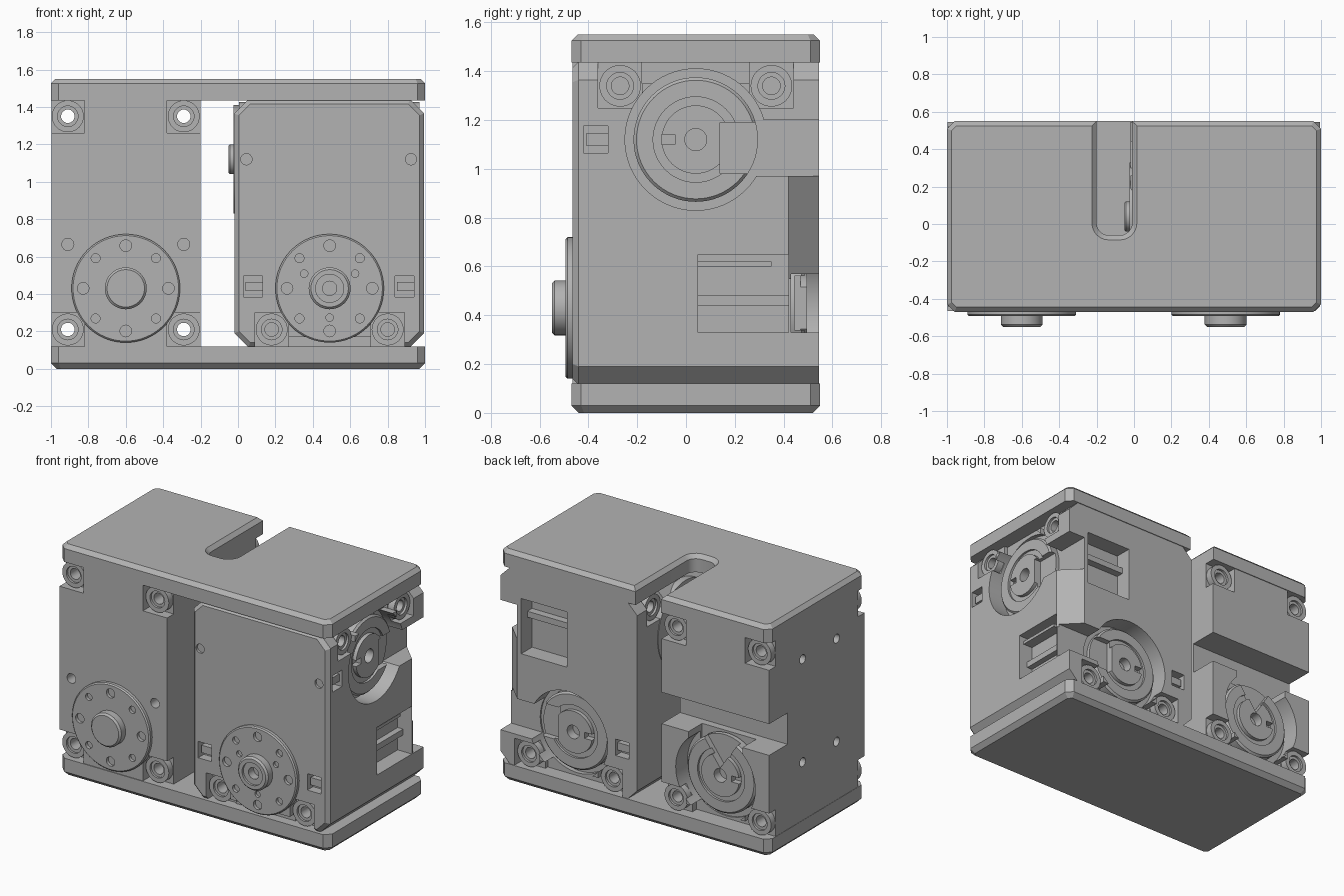
import bpy, bmesh, math
from mathutils import Vector

cube = bpy.data.objects.get("Cube")
if cube:
    bpy.data.objects.remove(cube, do_unlink=True)

grey = bpy.data.materials.new("plain grey")
grey.use_nodes = True
grey.diffuse_color = (0.45, 0.45, 0.45, 1)
grey.node_tree.nodes["Principled BSDF"].inputs["Base Color"].default_value = (0.45, 0.45, 0.45, 1)


def prism(name, axis, pts, a, b, bev=0.0):
    """Extrude a 2D outline along an axis from a to b, chamfering the end at b."""
    place = {"x": lambda u, v, w: (w, u, v),
             "y": lambda u, v, w: (u, w, v),
             "z": lambda u, v, w: (u, v, w)}[axis]
    bm = bmesh.new()
    low = [bm.verts.new(place(u, v, a)) for u, v in pts]
    high = [bm.verts.new(place(u, v, b)) for u, v in pts]
    bm.faces.new(low)
    cap = bm.faces.new(high)
    n = len(pts)
    for i in range(n):
        j = (i + 1) % n
        bm.faces.new((low[i], low[j], high[j], high[i]))
    bmesh.ops.recalc_face_normals(bm, faces=bm.faces)
    if bev:
        bmesh.ops.bevel(bm, geom=list(cap.edges), offset=bev, segments=1,
                        affect="EDGES", profile=0.5)
    me = bpy.data.meshes.new(name)
    bm.to_mesh(me)
    bm.free()
    me.materials.append(grey)
    ob = bpy.data.objects.new(name, me)
    bpy.context.scene.collection.objects.link(ob)
    return ob


def disc(axis, u, v, r, a, b, name="tool", seg=48, bev=0.0):
    ring = [(u + r * math.cos(math.tau * i / seg), v + r * math.sin(math.tau * i / seg))
            for i in range(seg)]
    return prism(name, axis, ring, a, b, bev)


def box(axis, u0, u1, v0, v1, a, b, name="tool"):
    return prism(name, axis, [(u0, v0), (u1, v0), (u1, v1), (u0, v1)], a, b)


def octagon(u0, u1, v0, v1, c):
    return [(u0 + c, v0), (u1 - c, v0), (u1, v0 + c), (u1, v1 - c),
            (u1 - c, v1), (u0 + c, v1), (u0, v1 - c), (u0, v0 + c)]


def carve(ob, steps):
    """Apply a list of (operation, tool) booleans in order, then drop the tools."""
    for op, tool in steps:
        m = ob.modifiers.new("carve", "BOOLEAN")
        m.operation = "DIFFERENCE" if op == "cut" else "UNION"
        m.solver = "EXACT"
        m.object = tool
        tool.hide_render = True
    bpy.context.view_layer.update()
    dg = bpy.context.evaluated_depsgraph_get()
    me = bpy.data.meshes.new_from_object(ob.evaluated_get(dg))
    ob.modifiers.clear()
    ob.data = me
    for _, tool in steps:
        bpy.data.objects.remove(tool, do_unlink=True)


def screw_boss(axis, u, v, u0, u1, v0, v1, end, s, hole=0.2):
    """Recessed corner pocket with a round boss and screw hole; s is the outward sign."""
    return [("cut", box(axis, u0, u1, v0, v1, end - s * 0.07, end + s * 0.1)),
            ("add", disc(axis, u, v, 0.085, end - s * 0.1, end - s * 0.025)),
            ("cut", disc(axis, u, v, 0.055, end - s * 0.04, end + s * 0.1, seg=32)),
            ("cut", disc(axis, u, v, 0.036, end - s * hole, end + s * 0.1, seg=32))]


def clip_slot(axis, u, v, end, s):
    return [("cut", box(axis, u - 0.05, u + 0.05, v - 0.055, v + 0.055, end - s * 0.06, end + s * 0.1)),
            ("add", box(axis, u - 0.04, u + 0.06, v - 0.025, v + 0.025, end - s * 0.1, end - s * 0.02))]


def horn(name, axis, u, v, end, hub_bore):
    """Flanged output wheel with a ring of bolt holes."""
    ob = disc(axis, u, v, 0.29, end + 0.02, -0.493, name, 64, 0.008)
    steps = [("add", disc(axis, u, v, 0.112, end, -0.55, bev=0.012))]
    for i in range(8):
        t = math.tau * i / 8
        steps.append(("cut", disc(axis, u + 0.228 * math.cos(t), v + 0.228 * math.sin(t),
                                  0.024 if i % 2 else 0.031, -0.472, -0.6, seg=24)))
    if hub_bore:
        steps += [("cut", disc(axis, u, v, 0.075, -0.535, -0.6)),
                  ("cut", disc(axis, u, v, 0.038, -0.48, -0.6))]
        for i in range(3):
            t = math.radians(30 + 120 * i)
            steps.append(("cut", disc(axis, u + 0.157 * math.cos(t), v + 0.157 * math.sin(t),
                                      0.02, -0.475, -0.6, seg=16)))
    carve(ob, steps)


def idler(name, axis, u, v, end, wedge=None):
    """Free-turning wheel sitting in a round recess."""
    ob = disc(axis, u, v, 0.255, end - 0.13, end - 0.06, name, 64, 0.012)
    steps = [("cut", disc(axis, u, v, 0.175, end - 0.075, end + 0.1)),
             ("add", disc(axis, u, v, 0.14, end - 0.12, end - 0.05)),
             ("cut", disc(axis, u, v, 0.045, end - 0.11, end + 0.1, seg=32)),
             ("cut", box(axis, u - 0.14, u - 0.085, v - 0.02, v + 0.02, end - 0.09, end + 0.1))]
    if wedge:
        steps.append(("cut", prism("tool", axis, wedge, end - 0.1, end + 0.1)))
    carve(ob, steps)


FRONT, BACK, SIDE, INNER = -0.465, 0.545, 0.995, -0.02

# Base and top plates
prism("base_plate", "z", octagon(-1, 1, -0.47, 0.55, 0.04), 0.12, 0, 0.03)
outline = [(-0.96, -0.47), (0.96, -0.47), (1, -0.43), (1, 0.51), (0.96, 0.55), (-0.01, 0.55)]
for cx, start in ((-0.075, 0), (-0.135, 90)):
    for k in range(7):
        t = -math.radians(start + k * 15)
        outline.append((cx + 0.065 * math.cos(t), 0.005 + 0.065 * math.sin(t)))
outline += [(-0.2, 0.55), (-0.96, 0.55), (-1, 0.51), (-1, -0.43)]
prism("top_plate", "z", outline, 1.435, 1.55, 0.025)

# Left housing
left = box("y", -0.998, -0.2, 0.11, 1.44, FRONT, BACK, "left_housing")
steps = [("cut", box("y", -1.1, -0.1, 0.69, 0.9, 0.35, 0.7)),
         ("cut", disc("y", -0.6, 0.43, 0.295, 0.42, 0.7)),
         ("cut", box("y", -0.8, -0.4, 0.45, 0.8, 0.4, 0.7)),
         ("cut", box("y", -0.82, -0.38, 0.05, 0.2, 0.43, 0.7))]
for end, s in ((FRONT, -1), (BACK, 1)):
    for u, u0, u1 in ((-0.91, -1.1, -0.82), (-0.29, -0.38, -0.1)):
        steps += screw_boss("y", u, 1.35, u0, u1, 1.26, 1.5, end, s, 0.6)
        steps += screw_boss("y", u, 0.21, u0, u1, 0.05, 0.3, end, s, 0.6)
for u in (-0.91, -0.6, -0.29):
    steps.append(("cut", disc("y", u, 0.665, 0.032, FRONT + 0.1, -0.6, seg=24)))
for u in (-0.17, 0.19):
    for v in (0.51, 1.2):
        steps.append(("cut", disc("x", u, v, 0.03, -0.93, -1.1, seg=24)))
carve(left, steps)
horn("left_horn", "y", -0.6, 0.43, FRONT, False)
idler("left_idler", "y", -0.6, 0.43, BACK, [(-0.6, 0.48), (-0.38, 0.78), (-0.8, 0.78)])

# Right housing with chamfered edges
right = prism("right_housing", "y", octagon(INNER, SIDE, 0.115, 1.44, 0.075), BACK, FRONT, 0.025)
corner = [(0.87, 0.7), (1.1, 0.7), (1.1, 0.42), (SIDE, 0.42), (0.87, BACK)]
steps = [("cut", prism("tool", "z", corner, 0.55, 0.99)),
         # cable channels running from each idler to the back corner
         ("cut", box("x", 0.16, 0.7, 0.97, 1.2, 0.87, 1.1)),
         ("cut", disc("x", 0.16, 1.085, 0.115, 0.87, 1.1)),
         ("cut", box("y", 0.6, 1.1, 0.33, 0.57, 0.43, 0.7)),
         # connector pockets
         ("cut", box("x", 0.05, 0.42, 0.33, 0.65, 0.89, 1.1)),
         ("add", box("x", 0.04, 0.43, 0.44, 0.48, 0.85, 0.93)),
         ("add", box("x", 0.04, 0.35, 0.6, 0.62, 0.85, 0.96)),
         ("cut", box("y", 0.5, 0.84, 0.88, 1.25, 0.43, 0.7)),
         ("add", box("y", 0.49, 0.85, 1.1, 1.14, 0.4, 0.48)),
         # idler recesses and front relief
         ("cut", disc("x", 0.04, 1.12, 0.29, 0.87, 1.1, seg=64)),
         ("cut", box("x", -0.18, 0.26, 1.35, 1.5, 0.9, 1.1)),
         ("cut", disc("y", 0.49, 0.43, 0.29, 0.42, 0.7, seg=64)),
         ("cut", box("y", 0.27, 0.71, 0.05, 0.2, 0.45, 0.7)),
         ("cut", box("y", 0.27, 0.71, 0.05, 0.17, FRONT + 0.06, -0.6))]
for d in (-0.31, 0.31):
    y, x = 0.04 + d, 0.49 + d
    steps += screw_boss("x", y, 1.34, y - 0.09, y + 0.09, 1.25, 1.5, SIDE, 1)
    steps += screw_boss("x", y, 1.34, y - 0.09, y + 0.09, 1.25, 1.5, INNER, -1)
    for end, s in ((FRONT, -1), (BACK, 1)):
        steps += screw_boss("y", x, 0.21, x - 0.09, x + 0.09, 0.05, 0.3, end, s)
steps += clip_slot("x", -0.37, 1.12, SIDE, 1)
for u in (0.08, 0.89):
    steps += clip_slot("y", u, 0.44, FRONT, -1)
steps += clip_slot("y", 0.09, 0.44, BACK, 1)
for u in (0.045, 0.925):
    steps.append(("cut", disc("y", u, 1.12, 0.03, FRONT + 0.015, -0.6, seg=24)))
carve(right, steps)
horn("right_horn", "y", 0.49, 0.43, FRONT, True)
idler("right_idler", "y", 0.49, 0.43, BACK, [(0.6, 0.34), (0.8, 0.34), (0.8, 0.56), (0.6, 0.56)])
idler("side_idler", "x", 0.04, 1.12, SIDE, [(0.14, 0.98), (0.4, 0.98), (0.4, 1.19), (0.14, 1.19)])
disc("x", 0.04, 1.12, 0.29, 0.02, INNER - 0.004, "inner_horn", 64)
disc("x", 0.04, 1.12, 0.08, 0.02, -0.052, "inner_hub", 48, 0.008)

# Crisp shading with smooth round walls
for ob in bpy.context.scene.objects:
    ob.select_set(ob.type == "MESH")
    if ob.type == "MESH":
        bpy.context.view_layer.objects.active = ob
bpy.ops.object.shade_smooth_by_angle(angle=math.radians(25))
